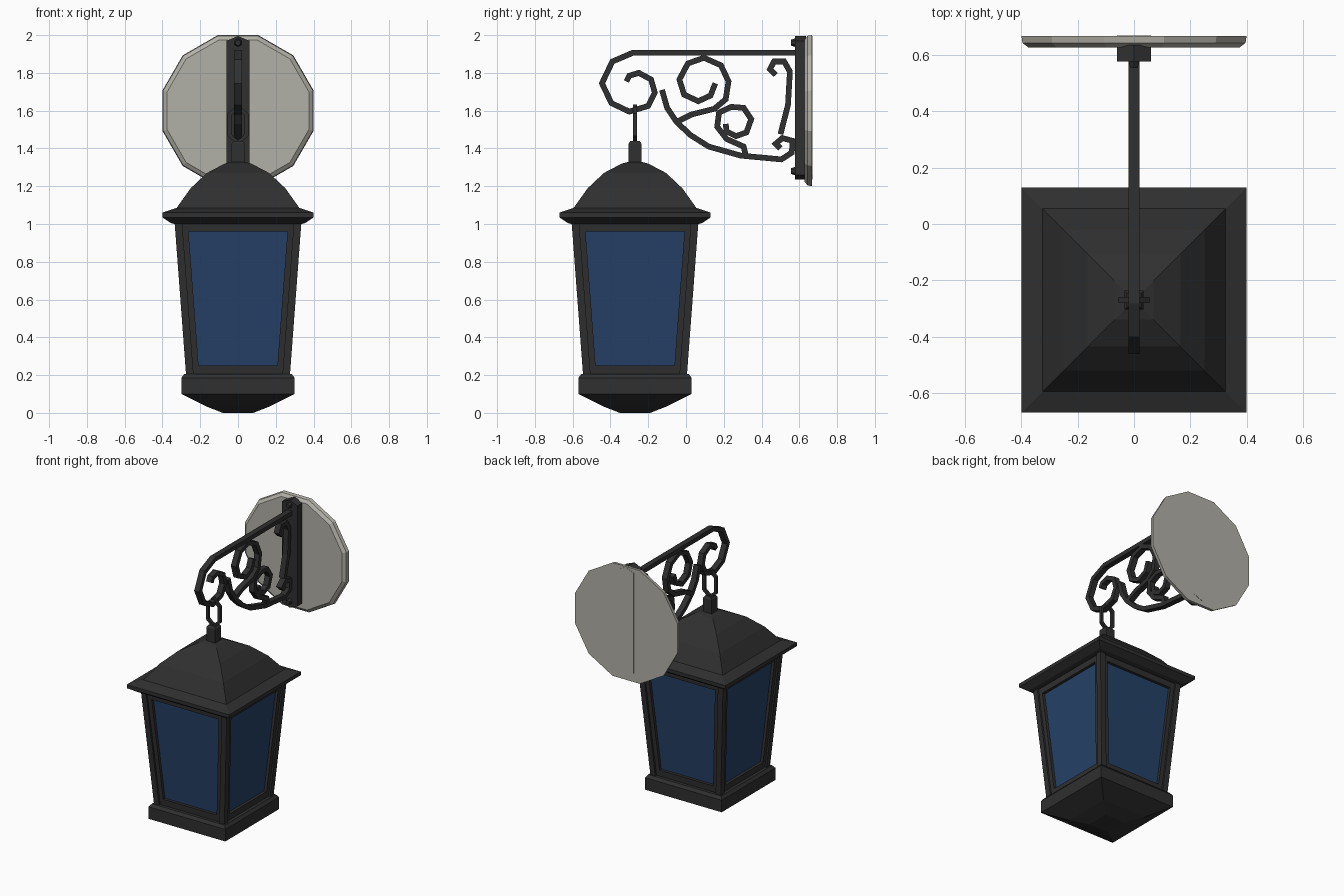
import bpy
import bmesh
from math import pi, cos, sin
from mathutils import Vector, Matrix

cube = bpy.data.objects.get("Cube")
if cube:
    bpy.data.objects.remove(cube)


def material(name, colour):
    mat = bpy.data.materials.new(name)
    mat.use_nodes = True
    mat.diffuse_color = (*colour, 1)
    bsdf = next(n for n in mat.node_tree.nodes if n.type == 'BSDF_PRINCIPLED')
    bsdf.inputs["Base Color"].default_value = (*colour, 1)
    return mat


IRON = material("charcoal iron", (0.029, 0.029, 0.029))
GLASS = material("blue glass", (0.018, 0.053, 0.137))
STONE = material("pale stone", (0.45, 0.44, 0.39))
AXIS_Y = -0.27      # the lantern hangs on this line


def finish(name, bm, mat):
    bmesh.ops.recalc_face_normals(bm, faces=bm.faces)
    mesh = bpy.data.meshes.new(name)
    bm.to_mesh(mesh)
    bm.free()
    mesh.materials.append(mat)
    obj = bpy.data.objects.new(name, mesh)
    bpy.context.collection.objects.link(obj)
    return obj


def loft(bm, rings, closed=False):
    """Skin a run of equal-sized point rings, capping the ends if open."""
    loops = [[bm.verts.new(p) for p in ring] for ring in rings]
    pairs = list(zip(loops, loops[1:]))
    if closed:
        pairs.append((loops[-1], loops[0]))
    else:
        bm.faces.new(loops[0])
        bm.faces.new(loops[-1])
    for a, b in pairs:
        for i in range(len(a)):
            j = (i + 1) % len(a)
            bm.faces.new((a[i], a[j], b[j], b[i]))


def square_loft(name, profile, mat):
    """Stack of square sections given as (half width, height)."""
    bm = bmesh.new()
    loft(bm, [[(sx * w, AXIS_Y + sy * w, z)
               for sx, sy in ((-1, -1), (1, -1), (1, 1), (-1, 1))]
              for w, z in profile])
    return finish(name, bm, mat)


def ribbon(name, path, width, depth, place, closed=False):
    """Rectangular bar following a flat path with mitred corners."""
    pts = [Vector(p) for p in path]
    n = len(pts)
    rings = []
    for i, p in enumerate(pts):
        before = pts[i - 1] if i or closed else None
        after = pts[(i + 1) % n] if i < n - 1 or closed else None
        d_in = (p - before).normalized() if before else None
        d_out = (after - p).normalized() if after else d_in
        d_in = d_in or d_out
        tangent = (d_in + d_out).normalized()
        side = Vector((-tangent.y, tangent.x))
        side *= width / 2 / max(tangent.dot(d_in), 0.5)
        a, b = p + side, p - side
        h = depth / 2
        rings.append([place(a, -h), place(a, h), place(b, h), place(b, -h)])
    bm = bmesh.new()
    loft(bm, rings, closed)
    return finish(name, bm, IRON)


def in_side_plane(p, h):
    return (h, p.x, p.y)


def in_front_plane(p, h):
    return (p.x, AXIS_Y + h, p.y)


# Lantern base, roof and cap
square_loft("base_pan", [(0.08, 0), (0.17, 0.035), (0.3, 0.1), (0.3, 0.185),
                         (0.285, 0.205)], IRON)
square_loft("roof", [(0.335, 1.0), (0.355, 1.005), (0.4, 1.035), (0.4, 1.06),
                     (0.325, 1.085), (0.25, 1.19), (0.165, 1.27),
                     (0.07, 1.32), (0.03, 1.33)], IRON)
square_loft("roof_cap", [(0.034, 1.31), (0.034, 1.425), (0.024, 1.44)], IRON)


# Tapering lantern body
def half(z):
    return 0.275 + 0.075 * (z - 0.2)


LOW, HIGH = 0.2, 1.01
square_loft("glass_panes", [(half(z) - 0.032, z) for z in (LOW, HIGH)], GLASS)


def side_bar(bm, span, z0, z1, front, back):
    """Bar on the front side; span gives its x limits at a half width."""
    rings = []
    for z in (z0, z1):
        w = half(z)
        x0, x1 = span(w)
        rings.append([(x0, front - w, z), (x1, front - w, z),
                      (x1, back - w, z), (x0, back - w, z)])
    loft(bm, rings)


def four_sides(name, build):
    bm = bmesh.new()
    build(bm)
    source = list(bm.verts) + list(bm.edges) + list(bm.faces)
    for k in (1, 2, 3):
        copy = bmesh.ops.duplicate(bm, geom=source)["geom"]
        bmesh.ops.rotate(bm, verts=[g for g in copy if isinstance(g, bmesh.types.BMVert)],
                         cent=(0, 0, 0), matrix=Matrix.Rotation(k * pi / 2, 3, 'Z'))
    bmesh.ops.translate(bm, verts=bm.verts, vec=(0, AXIS_Y, 0))
    return finish(name, bm, IRON)


def pane_frame(bm):
    for s in (-1, 1):
        side_bar(bm, lambda w: sorted((s * (w - 0.07), s * (w - 0.035))),
                 LOW, HIGH, 0.012, 0.045)
    for z0, z1 in ((LOW, 0.25), (0.96, HIGH)):
        side_bar(bm, lambda w: (0.06 - w, w - 0.06), z0, z1, 0.012, 0.045)


four_sides("corner_posts",
           lambda bm: side_bar(bm, lambda w: (w - 0.04, w), LOW, HIGH, 0, 0.04))
four_sides("pane_frames", pane_frame)

# Hanging link
ribbon("hanging_link", [(0, 1.43), (0.045, 1.47), (0.045, 1.58), (0, 1.62),
                        (-0.045, 1.58), (-0.045, 1.47)],
       0.02, 0.02, in_front_plane, closed=True)

# Scrolled bracket
scrolls = {
    "bracket_arm": [(0.59, 1.907), (-0.28, 1.907), (-0.39, 1.86),
                    (-0.445, 1.745), (-0.395, 1.64), (-0.3, 1.595),
                    (-0.2, 1.625), (-0.165, 1.695), (-0.185, 1.765),
                    (-0.25, 1.8), (-0.3, 1.785), (-0.315, 1.755)],
    "lower_brace": [(-0.127, 1.71), (-0.1, 1.615), (-0.05, 1.54),
                    (0.025, 1.47), (0.12, 1.41), (0.29, 1.362),
                    (0.505, 1.342), (0.56, 1.378), (0.565, 1.44),
                    (0.51, 1.455), (0.475, 1.425), (0.5, 1.4)],
    "large_scroll": [(-0.05, 1.54), (0.03, 1.58), (0.15, 1.61), (0.21, 1.66),
                     (0.225, 1.755), (0.185, 1.84), (0.095, 1.88),
                     (0.01, 1.85), (-0.035, 1.765), (-0.01, 1.685),
                     (0.065, 1.65), (0.13, 1.68), (0.155, 1.745)],
    "small_scroll": [(0.315, 1.37), (0.305, 1.41), (0.215, 1.45),
                     (0.165, 1.515), (0.175, 1.59), (0.24, 1.62),
                     (0.305, 1.615), (0.345, 1.555), (0.32, 1.485),
                     (0.265, 1.465), (0.215, 1.49), (0.21, 1.53)],
    "wall_scroll": [(0.475, 1.79), (0.445, 1.82), (0.466, 1.86),
                    (0.52, 1.86), (0.55, 1.807), (0.54, 1.63),
                    (0.5, 1.475)],
}
for name, path in scrolls.items():
    ribbon(name, path, 0.03, 0.04, in_side_plane)


# Wall plate with pointed ends, and its screws
def plate(name, width, y0, y1, z0, z1, mat):
    w, c = width / 2, 0.025
    outline = [(0, z0), (w, z0 + c), (w, z1 - c), (0, z1), (-w, z1 - c), (-w, z0 + c)]
    bm = bmesh.new()
    loft(bm, [[(x, y, z) for x, z in outline] for y in (y0, y1)])
    return finish(name, bm, mat)


plate("wall_plate", 0.12, 0.577, 0.635, 1.235, 1.995, IRON)
bm = bmesh.new()
for z in (1.28, 1.96):
    bmesh.ops.create_cone(bm, cap_ends=True, segments=6, radius1=0.025,
                          radius2=0.015, depth=0.03,
                          matrix=Matrix.Translation((0, 0.57, z))
                          @ Matrix.Rotation(pi / 2, 4, 'X'))
finish("plate_screws", bm, IRON)

# Twelve-sided wall disc with a bevelled front
bm = bmesh.new()
loft(bm, [[(r * sin((k + 0.5) * pi / 6), y, 1.6 + r * cos((k + 0.5) * pi / 6))
           for k in range(12)]
          for r, y in ((0.388, 0.627), (0.41, 0.643), (0.414, 0.668))])
finish("wall_disc", bm, STONE)
plate("disc_back_strip", 0.12, 0.664, 0.67, 1.235, 1.995, STONE)
